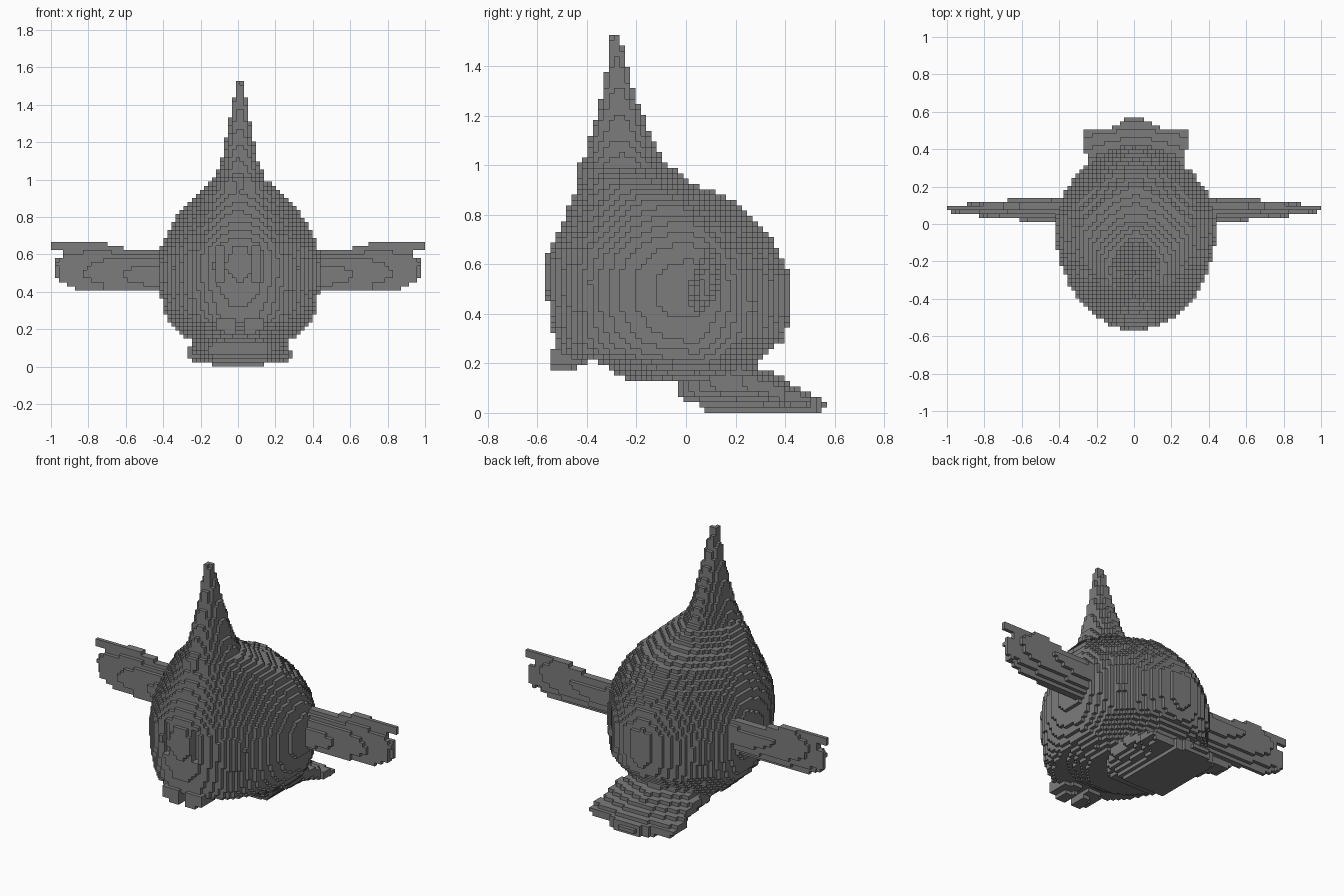
import bpy
import bmesh
from math import floor
from mathutils import Vector

V = 0.0215  # block size
MID_X = .009  # the body sits slightly off the grid centre

cube = bpy.data.objects.get("Cube")
if cube:
    bpy.data.objects.remove(cube, do_unlink=True)

grey = bpy.data.materials.new("stone_grey")
grey.use_nodes = True
colour = (0.2, 0.2, 0.2, 1)
grey.diffuse_color = colour
grey.node_tree.nodes["Principled BSDF"].inputs["Base Color"].default_value = colour


def lerp_rows(rows, t):
    """Interpolate a profile whose first column is the parameter."""
    for a, b in zip(rows, rows[1:]):
        if a[0] <= t <= b[0]:
            f = (t - a[0]) / (b[0] - a[0])
            return [p + (q - p) * f for p, q in zip(a[1:], b[1:])]
    return None


# Slices: height, front, back, widest y, half width, front and back roundness
SLICES = [
    (.125, -.23, .26, .05, .24, 2, 1.8), (.18, -.31, .28, .05, .32, 2.1, 1.8),
    (.205, -.36, .29, .05, .345, 2.2, 1.8), (.22, -.48, .31, .04, .36, 2.2, 1.8),
    (.25, -.53, .34, .04, .38, 2.2, 1.8), (.30, -.535, .40, .03, .405, 2.2, 1.75),
    (.42, -.555, .42, .02, .43, 2.05, 1.7), (.54, -.57, .42, .02, .435, 2, 1.65),
    (.65, -.56, .38, .02, .415, 2, 1.6), (.75, -.51, .31, .01, .37, 2, 1.55),
    (.85, -.465, .20, -.06, .305, 2, 1.5), (.93, -.43, .03, -.18, .23, 2, 1.5),
    (1.0, -.435, -.07, -.24, .14, 2, 1.5), (1.03, -.405, -.09, -.25, .125, 2, 1.5),
    (1.1, -.39, -.13, -.26, .10, 2, 1.6), (1.3, -.335, -.21, -.27, .058, 2, 1.8),
    (1.54, -.303, -.273, -.288, .014, 2, 2),
]


def in_slice(x, y, z):
    row = lerp_rows(SLICES, z)
    if not row:
        return False
    front, back, mid, width, round_front, round_back = row
    depth, power = (mid - front, round_front) if y < mid else (back - mid, round_back)
    return abs((x - MID_X) / width) ** power + abs((y - mid) / depth) ** power <= 1


def in_body(x, y, z):
    # shallow slots beside the muzzle
    if .075 < abs(x - MID_X) < .12 and .45 < z < .64 and y < -.51:
        return False
    return z < .97 and in_slice(x, y, z)


def in_horn(x, y, z):
    return z >= .97 and in_slice(x, y, z)


def in_chin_lumps(x, y, z):
    side = abs(x - MID_X)
    low = .17 + .15 * side + .35 * max(0, y + .465)
    return .015 < side < .13 and -.555 < y < -.4 and low < z < .26


# Flipper outline: distance out, lower edge, upper edge, half thickness
FLIPPER = [
    (.3, .42, .62, .07), (.5, .41, .62, .06), (.6, .41, .63, .053),
    (.72, .41, .66, .044), (.84, .41, .665, .032), (.93, .45, .665, .02),
    (1.01, .51, .665, .014),
]


def in_flippers(x, y, z):
    row = lerp_rows(FLIPPER, abs(x))
    if not row:
        return False
    low, high, thick = row
    # notches between the finger tips
    if abs(x) > .93 and .575 < z < .62 or abs(x) > .97 and z < .6:
        return False
    # lens-shaped section, lower edge leaning forward
    lens = max(.4, 1 - (abs(2 * z - low - high) / (high - low)) ** 2.5)
    tilt = .08 + .38 * (z - .54) * (1.13 - abs(x))
    return low <= z <= high and abs(y - tilt) <= max(.012, thick * lens)


# Tail fluke: distance back, half width, underside, top, underside flare
TAIL = [
    (-.04, .15, .06, .14, .6), (.03, .19, .045, .16, .8), (.10, .23, .0, .20, .9),
    (.26, .255, .0, .20, .7), (.37, .25, .0, .155, .4), (.40, .285, .0, .135, .15),
    (.505, .285, .0, .075, .1), (.515, .13, .0, .07, .1), (.575, .025, .02, .04, 0),
]


def in_tail(x, y, z):
    row = lerp_rows(TAIL, y)
    if not row:
        return False
    width, low, high, flare = row
    side = abs(x - MID_X)
    if side > .14:
        low = max(low, .02) + flare * (side - .14)
    crown = high - .18 * side * min(1, max(0, high - .05) * 10)
    return side <= width and low <= z <= crown


PARTS = {
    "body": in_body, "horn": in_horn, "chin_lumps": in_chin_lumps,
    "side_flippers": in_flippers, "tail_fluke": in_tail,
}

# Fill the block grid, each block belonging to one part
owner = {}
for i in range(-46, 47):
    for j in range(-26, 27):
        for k in range(71):
            point = (i * V, j * V, (k + .5) * V)
            for name, inside in PARTS.items():
                if inside(*point):
                    owner[i, j, k] = name
                    break

AXES = [Vector((1, 0, 0)), Vector((0, 1, 0)), Vector((0, 0, 1))]


def block_faces(cell):
    """Yield the corner loops of a block's exposed sides."""
    centre = Vector(cell)
    for n in range(3):
        for sign in (-1, 1):
            out = AXES[n] * sign
            if tuple(int(c) for c in centre + out) in owner:
                continue
            u = AXES[(n + 1) % 3] * sign
            w = AXES[(n + 2) % 3]
            yield [centre + (out + u * a + w * b) * .5
                   for a, b in ((-1, -1), (1, -1), (1, 1), (-1, 1))]


# Build one blocky mesh per part
for name in PARTS:
    bm = bmesh.new()
    corners = {}
    for cell, part in owner.items():
        if part != name:
            continue
        for loop in block_faces(cell):
            verts = []
            for p in loop:
                key = tuple(floor(c * 2 + .5) for c in p)
                if key not in corners:
                    corners[key] = bm.verts.new((p.x * V, p.y * V, (p.z + .5) * V))
                verts.append(corners[key])
            bm.faces.new(verts)
    mesh = bpy.data.meshes.new(name)
    bm.to_mesh(mesh)
    bm.free()
    mesh.materials.append(grey)
    bpy.context.collection.objects.link(bpy.data.objects.new(name, mesh))
